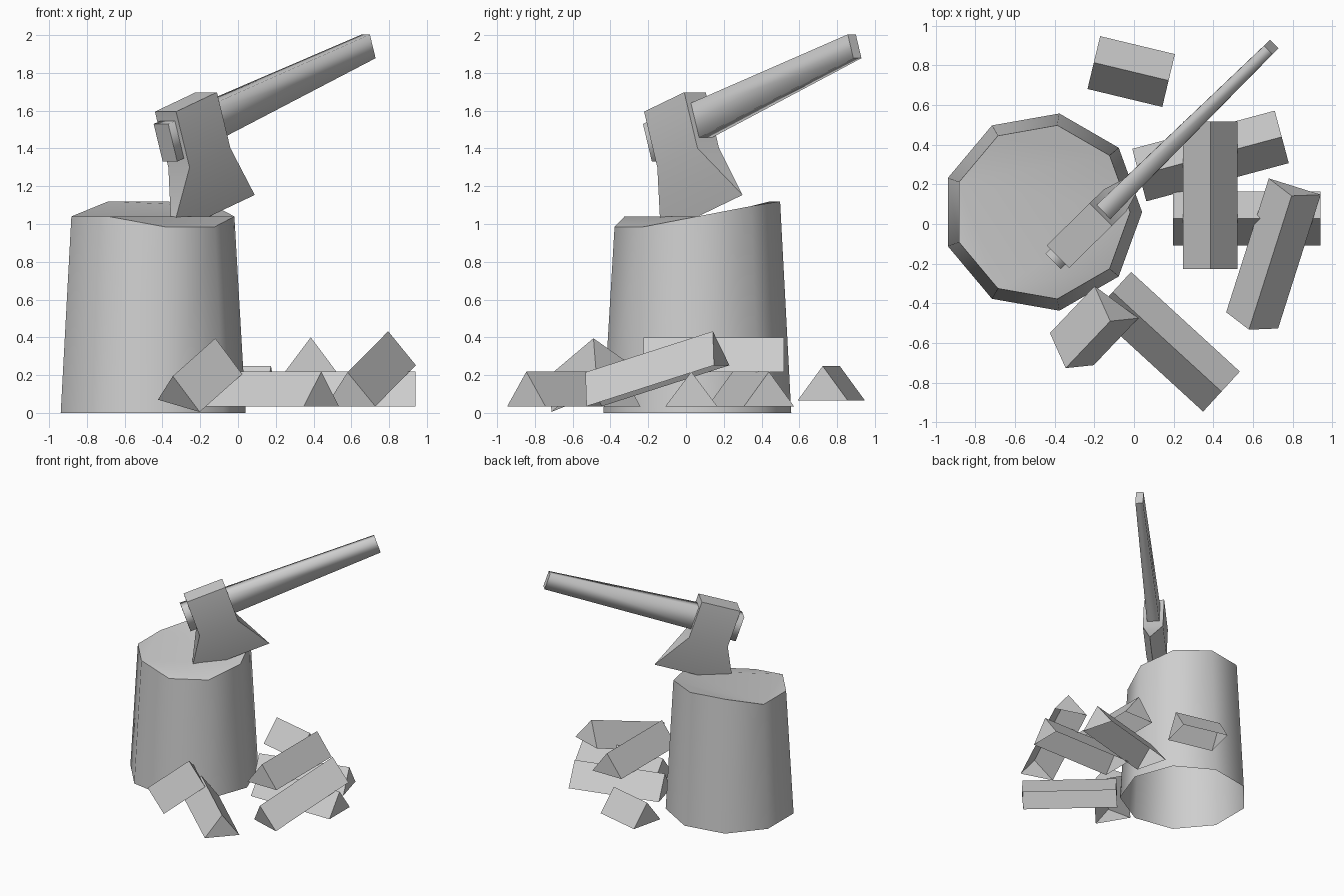
import bpy, bmesh
from math import sin, cos, radians
from mathutils import Vector

cube = bpy.data.objects.get("Cube")
if cube:
    bpy.data.objects.remove(cube, do_unlink=True)

grey = bpy.data.materials.new("plain_grey")
grey.use_nodes = True
grey.diffuse_color = (0.62, 0.62, 0.62, 1)
grey.node_tree.nodes["Principled BSDF"].inputs["Base Color"].default_value = (0.62, 0.62, 0.62, 1)


def loft(name, ring_a, ring_b, smooth=False, creases=(), open_side=False, open_start=False):
    """Shell between two matching rings; creases fold the caps between ring corners."""
    bm = bmesh.new()
    a = [bm.verts.new(p) for p in ring_a]
    b = [bm.verts.new(p) for p in ring_b]
    n = len(a)
    for i in range(n - open_side):
        j = (i + 1) % n
        bm.faces.new((a[i], a[j], b[j], b[i])).smooth = smooth
    for cap in [b] if open_start else [a[::-1], b]:
        bm.faces.new(cap).smooth = bool(creases)
    for i, j in creases:
        for cap in [b] if open_start else [a, b]:
            bmesh.ops.connect_verts(bm, verts=[cap[i], cap[j]])
    bmesh.ops.recalc_face_normals(bm, faces=bm.faces[:])
    mesh = bpy.data.meshes.new(name)
    bm.to_mesh(mesh)
    bm.free()
    if creases:
        mesh.set_sharp_from_angle(angle=radians(45))
    mesh.materials.append(grey)
    bpy.context.collection.objects.link(bpy.data.objects.new(name, mesh))


# Chopping stump: nine sides, hollow below, tapering up to an uneven cut
def ring(radius, heights):
    return [(-0.464 + radius * cos(radians(40 * i)),
             0.06 + radius * sin(radians(40 * i)), z) for i, z in enumerate(heights)]


cut = [1.04, 1.095, 1.12, 1.12, 1.04, 1.04, 1.04, 0.985, 0.985]
loft("stump", ring(0.505, [0] * 9), ring(0.445, cut), smooth=True,
     creases=[(0, 6), (0, 4)], open_start=True)

# Axe frame: s runs along the handle, t up across it, n sideways
TURN, TILT = radians(44.5), radians(18.7)
BASE = Vector((-0.384, -0.165, 1.43))
S = Vector((cos(TURN) * cos(TILT), sin(TURN) * cos(TILT), sin(TILT)))
N = Vector((sin(TURN), -cos(TURN), 0))
T = N.cross(S)


def axe(s, t, n):
    return BASE + S * s + T * t + N * n


def handle_end(s, height, width):
    return [axe(s, t * height / 2, n * width / 2)
            for t, n in ((1, -1), (1, 1), (-1, 1), (-1, -1))]


loft("axe_handle", handle_end(0, 0.211, 0.11), handle_end(1.593, 0.133, 0.06), smooth=True)


# Axe head: square block running down into a flared wedge
def head_side(s, tip):
    return [axe(s, 0.156, -0.08), axe(s, 0.156, 0.08), axe(s, -0.156, 0.08),
            axe(tip, -0.474, 0), axe(s, -0.156, -0.08)]


loft("axe_head", head_side(0.053, -0.113), head_side(0.373, 0.539), smooth=True, creases=[(2, 4)])


# Split logs: triangular prisms, open underneath
def log(name, triangle, shift):
    loft(name, triangle, [Vector(p) + Vector(shift) for p in triangle], open_side=True)


def flat_log(name, x, y, z, angle, length=0.744):
    along = Vector((cos(radians(angle)), sin(radians(angle)), 0))
    side = Vector((-along.y, along.x, 0)) * 0.137
    start = Vector((x, y, z)) - along * length / 2
    log(name, [start - side, start + Vector((0, 0, 0.183)), start + side], along * length)


flat_log("front_log", 0.167, -0.594, 0.035, -42.5)
flat_log("right_log", 0.569, 0.028, 0.035, 0)
flat_log("back_log", 0.386, 0.343, 0.035, 15)
flat_log("stacked_log", 0.385, 0.146, 0.217, 90)
flat_log("short_back_log", -0.014, 0.769, 0.065, -13.5, 0.388)

# Logs leaning on the others
log("leaning_log", [(0.465, -0.445, 0.035), (0.58, -0.533, 0.215), (0.727, -0.527, 0.035)],
    (0.215, 0.675, 0.217))
log("short_leaning_log", [(-0.424, -0.55, 0.07), (-0.345, -0.727, 0.195), (-0.203, -0.712, 0.005)],
    (0.225, 0.237, 0.2))
